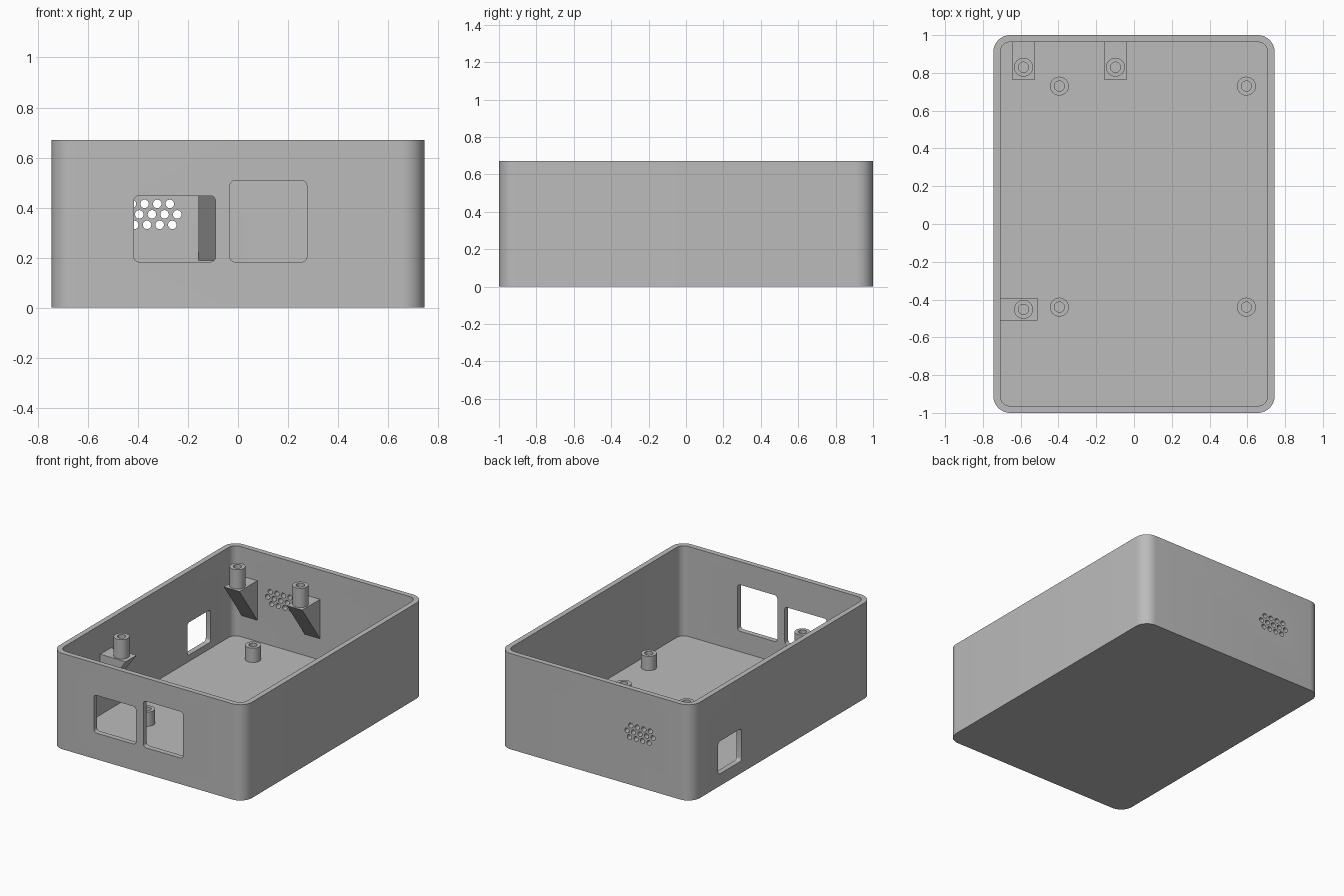
import bpy, bmesh, math
from mathutils import Vector

if "Cube" in bpy.data.objects:
    bpy.data.objects.remove(bpy.data.objects["Cube"])

grey = bpy.data.materials.new("matte grey")
grey.use_nodes = True
grey.diffuse_color = (0.5, 0.5, 0.5, 1)
grey.node_tree.nodes["Principled BSDF"].inputs["Base Color"].default_value = (0.5, 0.5, 0.5, 1)

FLOOR, HEIGHT = 0.04, 0.67
HALF_X, HALF_Y, WALL = 0.745, 1.0, 0.037


def rounded_rect(u0, u1, v0, v1, r, steps):
    """2D outline of a rectangle with rounded corners."""
    centres = [(u1 - r, v1 - r), (u0 + r, v1 - r), (u0 + r, v0 + r), (u1 - r, v0 + r)]
    return [(cu + r * math.cos(a), cv + r * math.sin(a))
            for q, (cu, cv) in enumerate(centres)
            for a in [(q + i / steps) * math.pi / 2 for i in range(steps + 1)]]


def circle(u, v, r, n=32):
    return [(u + r * math.cos(2 * math.pi * i / n), v + r * math.sin(2 * math.pi * i / n))
            for i in range(n)]


def loft(bm, rings):
    """Bridge equal rings of 3D points and cap both ends."""
    loops = [[bm.verts.new(p) for p in ring] for ring in rings]
    n = len(loops[0])
    for a, b in zip(loops, loops[1:]):
        for i in range(n):
            bm.faces.new((a[i], a[(i + 1) % n], b[(i + 1) % n], b[i]))
    bm.faces.new(loops[0])
    bm.faces.new(loops[-1])


def finish(bm, name):
    bmesh.ops.recalc_face_normals(bm, faces=bm.faces)
    mesh = bpy.data.meshes.new(name)
    bm.to_mesh(mesh)
    bm.free()
    mesh.materials.append(grey)
    obj = bpy.data.objects.new(name, mesh)
    bpy.context.collection.objects.link(obj)
    return obj


def activate(obj):
    bpy.ops.object.select_all(action='DESELECT')
    obj.select_set(True)
    bpy.context.view_layer.objects.active = obj


def smooth(obj):
    activate(obj)
    bpy.ops.object.shade_smooth_by_angle(angle=math.radians(35))


# Open box: outer skin, rim, inner skin and floor
outer = rounded_rect(-HALF_X, HALF_X, -HALF_Y, HALF_Y, 0.09, 10)
ix, iy = HALF_X - WALL, HALF_Y - WALL
inner = rounded_rect(-ix, ix, -iy, iy, 0.053, 10)
bm = bmesh.new()
loft(bm, [[(x, y, z) for x, y in ring] for ring, z in
          ((outer, 0), (outer, HEIGHT), (inner, HEIGHT), (inner, FLOOR))])
box = finish(bm, "case_box")

# Wall openings
bm = bmesh.new()
for x0, x1, z0, z1 in ((-0.416, -0.09, 0.183, 0.447), (-0.032, 0.275, 0.183, 0.508)):
    window = rounded_rect(x0, x1, z0, z1, 0.02, 5)
    loft(bm, [[(u, y, v) for u, v in window] for y in (-1.1, -0.9)])
side_port = rounded_rect(0.452, 0.708, 0.085, 0.313, 0.02, 5)
loft(bm, [[(x, u, v) for u, v in side_port] for x in (-0.8, -0.67)])
# Vent holes in three staggered rows
for start, count, z in ((-0.424, 4, 0.415), (-0.445, 5, 0.373), (-0.414, 4, 0.331)):
    for i in range(count):
        hole = circle(start + 0.0505 * i, z, 0.017, 20)
        loft(bm, [[(u, y, v) for u, v in hole] for y in (0.9, 1.1)])
cutter = finish(bm, "opening_cutter")
cutter.hide_render = True

activate(box)
cut = box.modifiers.new("openings", 'BOOLEAN')
cut.operation = 'DIFFERENCE'
cut.solver = 'EXACT'
cut.object = cutter
bpy.ops.object.modifier_apply(modifier=cut.name)
bpy.data.objects.remove(cutter)
smooth(box)


def boss(name, x, y, base, top):
    """Screw post with a blind hole."""
    bm = bmesh.new()
    loft(bm, [[(u, v, z) for u, v in circle(x, y, r)] for r, z in
              ((0.05, base - 0.01), (0.05, top), (0.027, top), (0.027, base + 0.002))])
    smooth(finish(bm, name))


def bracket(name, root, direction, half=0.06, reach=0.202, low=0.183, high=0.465):
    """Triangular wall bracket growing from a wall point along a direction."""
    root, d = Vector((*root, 0)), Vector((*direction, 0))
    side = Vector((-d.y, d.x, 0)) * half
    up = Vector((0, 0, 1))
    profile = [root + up * low, root + up * high, root + d * reach + up * high]
    bm = bmesh.new()
    loft(bm, [[p + side * s for p in profile] for s in (-1, 1)])
    finish(bm, name)


# Short posts on the floor
for x, xn in ((-0.395, "right"), (0.595, "left")):
    for y, yn in ((-0.44, "front"), (0.73, "back")):
        boss(f"floor_post_{yn}_{xn}", x, y, FLOOR, 0.14)

# Wall brackets, each carrying a taller post
for name, root, direction, post in (
        ("back_outer", (-0.585, iy + 0.004), (0, -1), (-0.585, 0.83)),
        ("back_inner", (-0.098, iy + 0.004), (0, -1), (-0.098, 0.83)),
        ("side_front", (-ix - 0.004, -0.452), (1, 0), (-0.585, -0.452))):
    bracket(f"bracket_{name}", root, direction)
    boss(f"bracket_post_{name}", *post, 0.465, 0.60)
